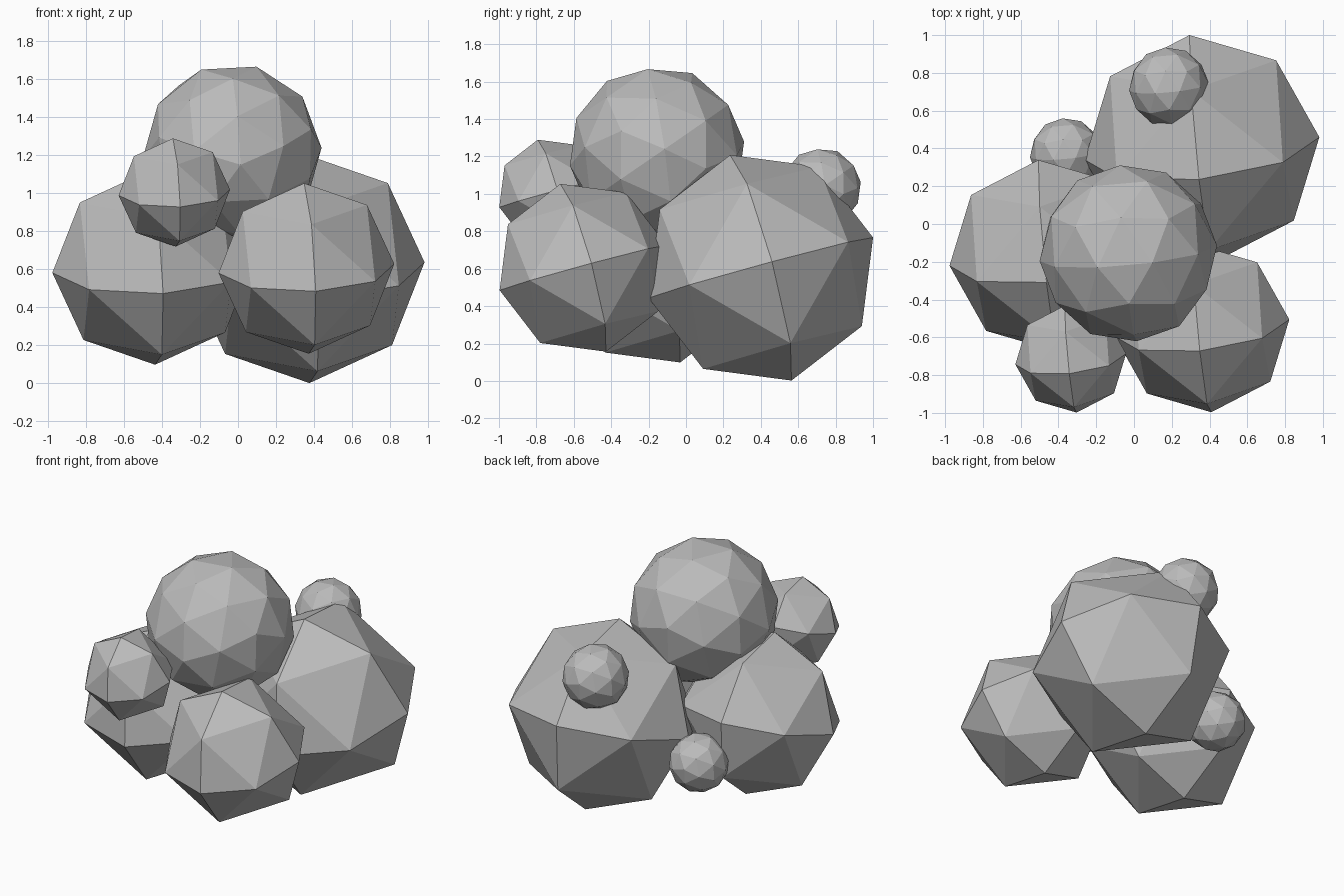
import bpy
import bmesh
from itertools import product
from math import radians
from mathutils import Euler, Matrix, Vector

if "Cube" in bpy.data.objects:
    bpy.data.objects.remove(bpy.data.objects["Cube"], do_unlink=True)

# One plain grey stone material
stone = bpy.data.materials.new("stone_grey")
stone.use_nodes = True
GREY = (0.5, 0.5, 0.5, 1)
stone.diffuse_color = GREY
stone.node_tree.nodes["Principled BSDF"].inputs["Base Color"].default_value = GREY

# Shared tilt of the coarse boulders; the fine ones are turned face-up
COARSE_TILT = Euler((radians(15), radians(-3), radians(5.5))).to_matrix()
FINE_TILT = (Euler((radians(34.4), radians(-3), radians(5))).to_matrix()
             @ Matrix.Rotation(radians(54), 3, "Z"))


def coarse_ball(bm):
    """Octahedron split once and rounded: axis points plus edge midpoints."""
    for p in product((-1, 0, 1), repeat=3):
        if sum(map(abs, p)) in (1, 2):
            bm.verts.new(Vector(p).normalized())
    bmesh.ops.convex_hull(bm, input=bm.verts[:])


def fine_ball(bm):
    bmesh.ops.create_icosphere(bm, subdivisions=2, radius=1)


def boulder(name, build, tilt, centre, radius):
    bm = bmesh.new()
    build(bm)
    bm.transform(tilt.to_4x4() @ Matrix.Scale(radius, 4))
    bmesh.ops.recalc_face_normals(bm, faces=bm.faces[:])
    mesh = bpy.data.meshes.new(name)
    bm.to_mesh(mesh)
    bm.free()
    mesh.materials.append(stone)
    obj = bpy.data.objects.new(name, mesh)
    obj.location = centre
    bpy.context.collection.objects.link(obj)


# Coarse boulders
for name, centre, radius in (
    ("large_back_boulder", (0.36, 0.40, 0.605), 0.625),
    ("right_boulder", (-0.45, -0.17, 0.61), 0.53),
    ("front_boulder", (0.36, -0.55, 0.605), 0.465),
    ("small_front_boulder", (-0.335, -0.715, 1.005), 0.295),
):
    boulder(name, coarse_ball, COARSE_TILT, centre, radius)

# Finer boulders
for name, centre, radius in (
    ("top_boulder", (-0.03, -0.155, 1.215), 0.472),
    ("back_pebble", (0.185, 0.725, 1.035), 0.212),
    ("low_back_pebble", (-0.36, 0.37, 0.45), 0.192),
):
    boulder(name, fine_ball, FINE_TILT, centre, radius)
